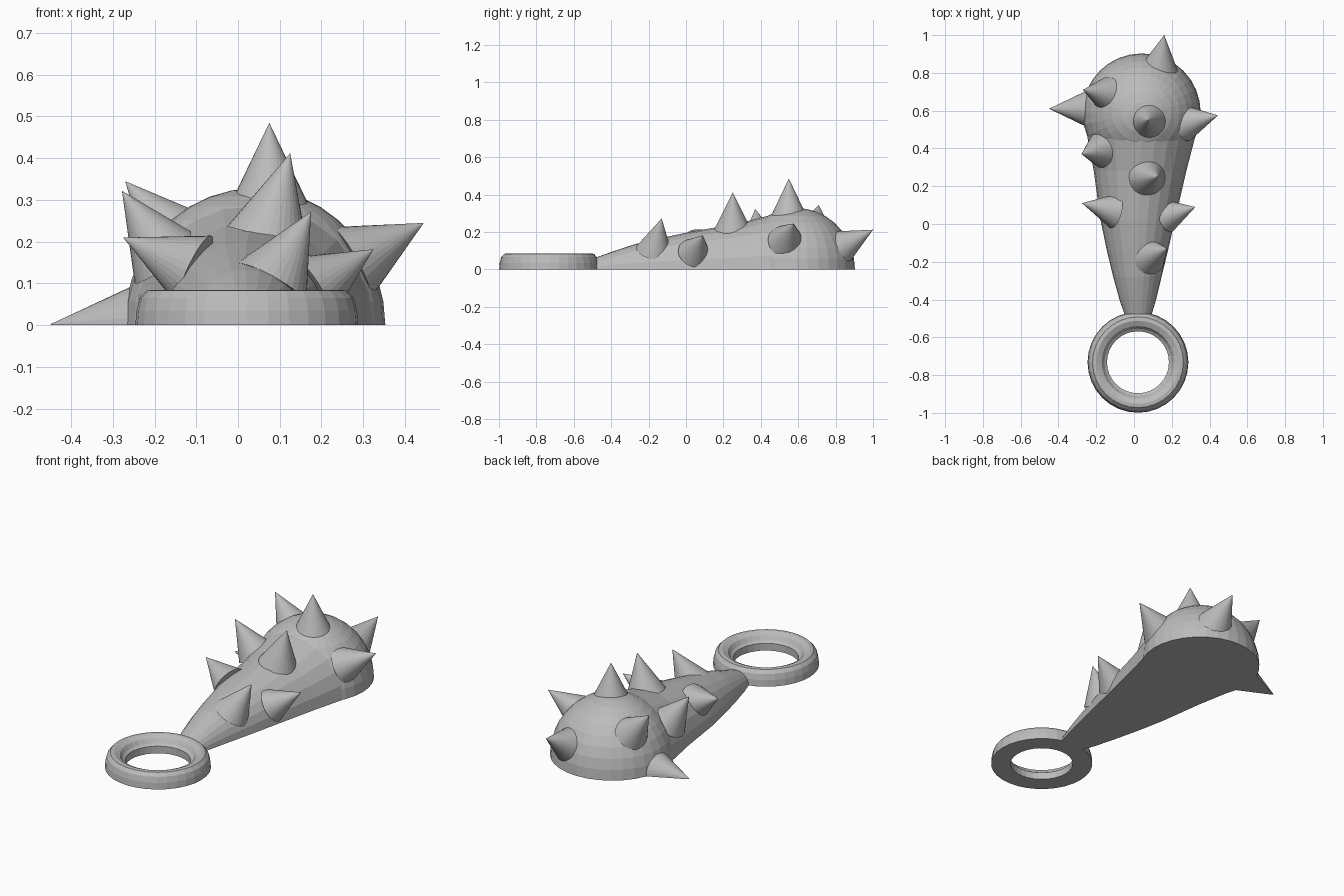
import bpy, bmesh, math
from mathutils import Vector

if "Cube" in bpy.data.objects:
    bpy.data.objects.remove(bpy.data.objects["Cube"])

grey = bpy.data.materials.new("grey")
grey.diffuse_color = (0.5, 0.5, 0.5, 1)
grey.use_nodes = True
grey.node_tree.nodes["Principled BSDF"].inputs["Base Color"].default_value = grey.diffuse_color


def finish(name, bm):
    """Recalculate normals and link the mesh as a flat-shaded object."""
    bmesh.ops.recalc_face_normals(bm, faces=bm.faces[:])
    me = bpy.data.meshes.new(name)
    bm.to_mesh(me)
    bm.free()
    me.materials.append(grey)
    ob = bpy.data.objects.new(name, me)
    bpy.context.collection.objects.link(ob)
    return ob


def cut_flat(bm):
    """Slice off everything under z = 0 and close the flat back."""
    geom = bm.verts[:] + bm.edges[:] + bm.faces[:]
    r = bmesh.ops.bisect_plane(bm, geom=geom, dist=1e-5, plane_co=(0, 0, 0),
                               plane_no=(0, 0, 1), clear_inner=True)
    edges = [e for e in r["geom_cut"] if isinstance(e, bmesh.types.BMEdge)]
    if edges:
        bmesh.ops.contextual_create(bm, geom=edges)


# Club head: half dome
bm = bmesh.new()
bmesh.ops.create_uvsphere(bm, u_segments=32, v_segments=18, radius=1)
for v in bm.verts:
    v.co = Vector((0.04 + 0.313 * v.co.x, 0.59 + 0.313 * v.co.y, 0.328 * v.co.z))
cut_flat(bm)
finish("club_head", bm)

# Club shaft: tapering half-round loft (y, centre x, half width, height)
stations = [(0.59, 0.04, 0.308, 0.325), (0.45, 0.038, 0.283, 0.29),
            (0.28, 0.032, 0.245, 0.245), (0.02, 0.02, 0.197, 0.2),
            (-0.14, 0.018, 0.162, 0.166), (-0.28, 0.018, 0.128, 0.133),
            (-0.40, 0.02, 0.097, 0.093), (-0.485, 0.022, 0.07, 0.062)]
N = 12
bm = bmesh.new()
rings = []
for y, cx, w, h in stations:
    rings.append([bm.verts.new((cx + w * math.cos(math.pi * i / N), y,
                                h * math.sin(math.pi * i / N)))
                  for i in range(N + 1)])
for a, b in zip(rings, rings[1:]):
    for i in range(N + 1):
        j = (i + 1) % (N + 1)
        bm.faces.new((a[i], a[j], b[j], b[i]))
bm.faces.new(rings[0])
bm.faces.new(rings[-1])
finish("club_shaft", bm)

# Key ring: lathed profile (radius, z)
profile = [(0.267, 0), (0.264, 0.035), (0.256, 0.065), (0.24, 0.083),
           (0.22, 0.085), (0.192, 0.072), (0.178, 0.05), (0.164, 0.04),
           (0.164, 0)]
S = 32
bm = bmesh.new()
loops = []
for k in range(S):
    a = 2 * math.pi * k / S
    loops.append([bm.verts.new((0.021 + r * math.cos(a), -0.732 + r * math.sin(a), z))
                  for r, z in profile])
for k in range(S):
    a, b = loops[k], loops[(k + 1) % S]
    for i in range(len(profile)):
        j = (i + 1) % len(profile)
        bm.faces.new((a[i], a[j], b[j], b[i]))
finish("key_ring", bm)

# Spikes: (base centre, tip)
spikes = [((0.075, 0.55, 0.31), (0.075, 0.55, 0.485)),
          ((0.077, 0.25, 0.235), (0.125, 0.25, 0.412)),
          ((0.09, -0.165, 0.12), (0.175, -0.13, 0.272)),
          ((0.195, 0.05, 0.10), (0.325, 0.09, 0.182)),
          ((0.29, 0.54, 0.16), (0.445, 0.575, 0.245)),
          ((0.135, 0.83, 0.12), (0.16, 1.0, 0.212)),
          ((-0.26, 0.61, 0.0), (-0.45, 0.61, 0.002)),
          ((-0.16, 0.69, 0.22), (-0.27, 0.71, 0.345)),
          ((-0.18, 0.39, 0.175), (-0.278, 0.37, 0.322)),
          ((-0.125, 0.075, 0.14), (-0.275, 0.11, 0.21))]
for n, (base, tip) in enumerate(spikes):
    base, tip = Vector(base), Vector(tip)
    d = (tip - base).normalized()
    length = (tip - base).length + 0.025
    bm = bmesh.new()
    bmesh.ops.create_cone(bm, cap_ends=True, segments=32, radius1=0.48 * length,
                          radius2=0, depth=length)
    bmesh.ops.remove_doubles(bm, verts=bm.verts[:], dist=1e-5)
    q = d.to_track_quat('Z', 'Y')
    for v in bm.verts:
        v.co = q @ v.co + tip - d * length / 2
    cut_flat(bm)
    finish(f"spike_{n + 1}", bm)
